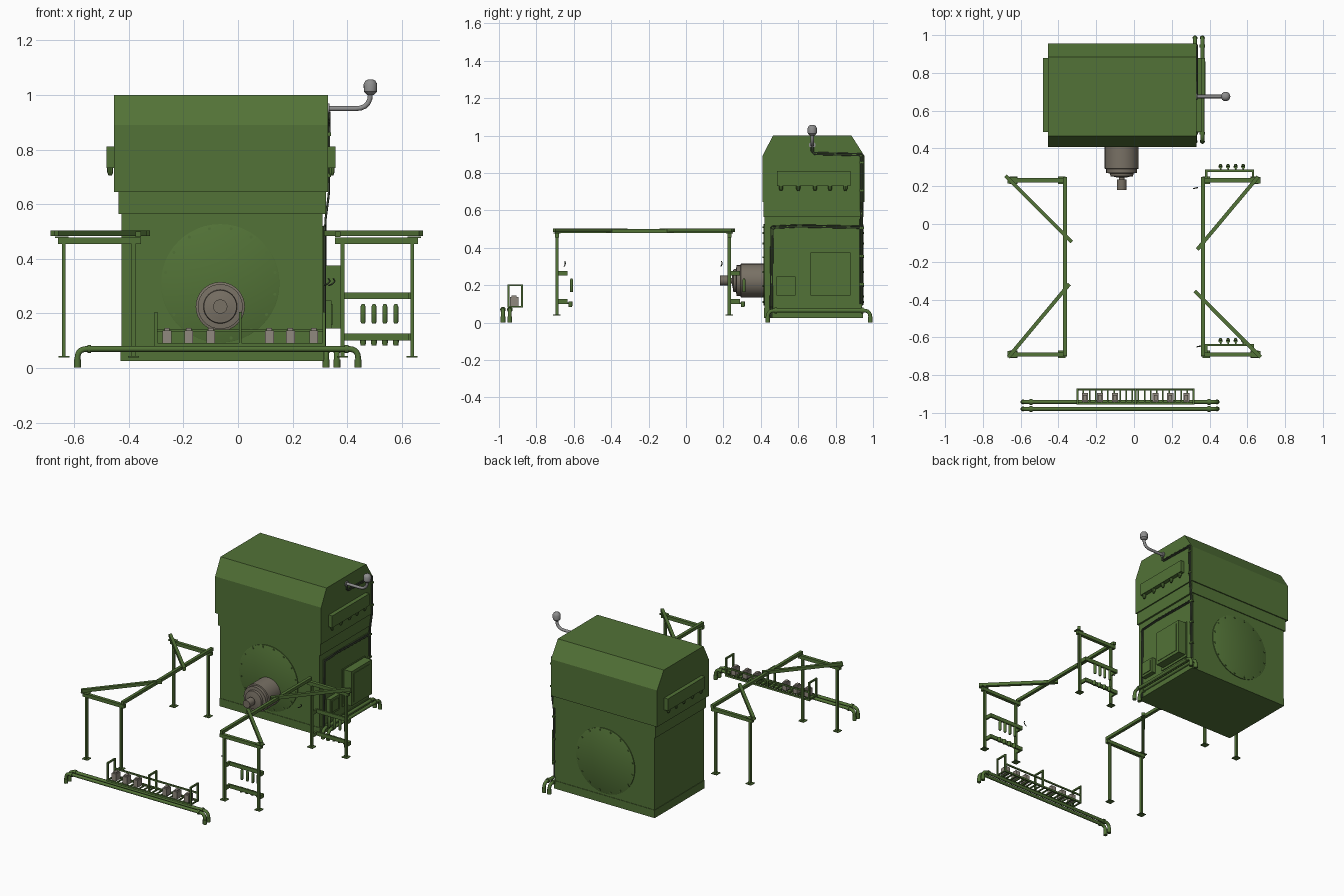
import bpy, bmesh
from math import sin, cos, pi
from mathutils import Vector, Matrix

if "Cube" in bpy.data.objects:
    bpy.data.objects.remove(bpy.data.objects["Cube"])


def material(name, r, g, b):
    m = bpy.data.materials.new(name)
    m.diffuse_color = (r, g, b, 1)
    m.use_nodes = True
    m.node_tree.nodes["Principled BSDF"].inputs["Base Color"].default_value = m.diffuse_color
    return m


GREEN = material("green paint", 0.085, 0.17, 0.038)
DARK = material("dark cable", 0.05, 0.07, 0.04)
MOTOR = material("motor metal", 0.19, 0.165, 0.13)
BLOCK = material("block metal", 0.28, 0.25, 0.21)
STEEL = material("steel", 0.27, 0.27, 0.27)


def finish(name, bm, mat, smooth=False):
    bmesh.ops.recalc_face_normals(bm, faces=bm.faces)
    me = bpy.data.meshes.new(name)
    bm.to_mesh(me)
    bm.free()
    ob = bpy.data.objects.new(name, me)
    bpy.context.collection.objects.link(ob)
    me.materials.append(mat)
    if smooth:
        bpy.context.view_layer.objects.active = ob
        ob.select_set(True)
        bpy.ops.object.shade_smooth_by_angle(angle=0.6)
        ob.select_set(False)
    return ob


def box(name, x0, x1, y0, y1, z0, z1, mat=GREEN):
    bm = bmesh.new()
    m = Matrix.Translation(((x0 + x1) / 2, (y0 + y1) / 2, (z0 + z1) / 2))
    m = m @ Matrix.Diagonal((x1 - x0, y1 - y0, z1 - z0, 1))
    bmesh.ops.create_cube(bm, size=1, matrix=m)
    return finish(name, bm, mat)


def beam(name, a, b, w, h, mat=GREEN):
    """Horizontal box beam between two points."""
    a, b = Vector(a), Vector(b)
    d = b - a
    bm = bmesh.new()
    m = Matrix.Translation((a + b) / 2) @ d.to_track_quat('X', 'Z').to_matrix().to_4x4()
    bmesh.ops.create_cube(bm, size=1, matrix=m @ Matrix.Diagonal((d.length, w, h, 1)))
    return finish(name, bm, mat)


def turned(name, base, axis, prof, mat=GREEN, n=24):
    """Solid of revolution: prof holds (distance along axis, radius)."""
    q = Vector(axis).to_track_quat('Z', 'Y')
    bm = bmesh.new()
    rings = [[bm.verts.new(Vector(base) + q @ Vector((r * cos(2 * pi * i / n), r * sin(2 * pi * i / n), t)))
              for i in range(n)] for t, r in prof]
    for lo, hi in zip(rings, rings[1:]):
        for i in range(n):
            bm.faces.new((lo[i], lo[(i + 1) % n], hi[(i + 1) % n], hi[i]))
    bm.faces.new(rings[0])
    bm.faces.new(rings[-1])
    return finish(name, bm, mat, True)


def pipe(name, pts, r, bend=0.0, mat=GREEN, res=3):
    """Tube along points with rounded corners."""
    pts = [Vector(p) for p in pts]
    path = [pts[0]]
    for p, c, q in zip(pts, pts[1:], pts[2:]):
        s, e = c + (p - c).normalized() * bend, c + (q - c).normalized() * bend
        steps = 5 if bend else 0
        path += [s * (1 - t) ** 2 + c * 2 * t * (1 - t) + e * t * t
                 for t in (k / steps for k in range(steps + 1))] if steps else [c]
    path.append(pts[-1])
    cu = bpy.data.curves.new(name, 'CURVE')
    cu.dimensions = '3D'
    cu.bevel_depth, cu.bevel_resolution, cu.use_fill_caps = r, res, True
    sp = cu.splines.new('POLY')
    sp.points.add(len(path) - 1)
    for k, v in enumerate(path):
        sp.points[k].co = (*v, 1)
    sp.use_smooth = True
    cu.materials.append(mat)
    ob = bpy.data.objects.new(name, cu)
    bpy.context.collection.objects.link(ob)
    bpy.context.view_layer.objects.active = ob
    ob.select_set(True)
    bpy.ops.object.convert(target='MESH')
    bpy.context.object.select_set(False)


def prism_x(name, x0, x1, prof, mat=GREEN):
    bm = bmesh.new()
    f = bm.faces.new([bm.verts.new((x0, y, z)) for y, z in prof])
    g = bmesh.ops.extrude_face_region(bm, geom=[f])['geom']
    bmesh.ops.translate(bm, vec=(x1 - x0, 0, 0), verts=[v for v in g if isinstance(v, bmesh.types.BMVert)])
    return finish(name, bm, mat)


# Cabinet
box("cabinet_plinth", -0.43, 0.315, 0.417, 0.945, 0.025, 0.078)
box("cabinet_body", -0.427, 0.31, 0.42, 0.942, 0.078, 0.57)
box("cabinet_collar", -0.438, 0.322, 0.414, 0.948, 0.565, 0.647)
prism_x("cabinet_hood", -0.455, 0.33,
        [(0.408, 0.645), (0.955, 0.645), (0.955, 0.89), (0.885, 1.0), (0.465, 1.0), (0.408, 0.89)])

# Round covers with bolts, front and back
for side, y, d in (("front", 0.42, -1), ("back", 0.942, 1)):
    turned(side + "_cover", (-0.065, y, 0.31), (0, d, 0), [(-0.005, 0.217), (0.005, 0.217), (0.006, 0.215)], n=48)
    for k in range(16):
        a = 2 * pi * (k + 0.5) / 16
        turned(side + "_cover_bolt", (-0.065 + 0.204 * cos(a), y + d * 0.004, 0.31 + 0.204 * sin(a)), (0, d, 0),
               [(0, 0.006), (0.006, 0.006)], n=6)

# Motor and shaft
turned("motor", (-0.065, 0.425, 0.225), (0, -1, 0),
       [(0, 0.09), (0.132, 0.09), (0.134, 0.082), (0.155, 0.082), (0.157, 0.062), (0.172, 0.06), (0.174, 0.045),
        (0.178, 0.028), (0.178, 0.015), (0.19, 0.015), (0.19, 0.026), (0.244, 0.026)], MOTOR, 32)

# Side vent boxes
for side, x, d in (("right", 0.33, 1), ("left", -0.455, -1)):
    box(side + "_vent_box", *sorted((x - d * 0.01, x + d * 0.027)), 0.487, 0.88, 0.732, 0.812)
    for y in (0.508, 0.6, 0.69, 0.77, 0.852):
        turned(side + "_vent_latch", (x + d * 0.013, y, 0.735), (0, 0, -1), [(0, 0.011), (0.018, 0.011), (0.03, 0.006)], n=8)

# Side door and control box
box("door_panel", 0.305, 0.314, 0.455, 0.935, 0.09, 0.52)
box("door_frame", 0.31, 0.32, 0.65, 0.89, 0.13, 0.38)
box("access_door", 0.32, 0.375, 0.665, 0.88, 0.145, 0.375)
box("access_door_face", 0.37, 0.378, 0.685, 0.86, 0.165, 0.355)
box("control_box", 0.31, 0.343, 0.485, 0.585, 0.145, 0.248)
box("control_box_lid", 0.34, 0.348, 0.5, 0.57, 0.16, 0.233)

# Breather pipe and cables
pipe("breather_pipe", [(0.325, 0.675, 0.95), (0.485, 0.675, 0.95), (0.485, 0.675, 1.01)], 0.0095, 0.055, STEEL)
turned("breather_cap", (0.485, 0.675, 1.0), (0, 0, 1),
       [(0, 0.012), (0.012, 0.024), (0.04, 0.025), (0.052, 0.018), (0.057, 0.008)], STEEL, 16)
turned("breather_flange", (0.328, 0.675, 0.95), (1, 0, 0), [(0, 0.018), (0.008, 0.018)], STEEL, 12)
for k, o in enumerate((0, 0.01)):
    pipe("hood_cable", [(0.334, 0.67 + o, 0.94), (0.334, 0.67 + o, 0.91 - o), (0.334, 0.945 - o, 0.903 - o),
                        (0.333, 0.945 - o, 0.64), (0.32, 0.942 - o, 0.54), (0.318, 0.942 - o, 0.1)], 0.004, 0.012, DARK, 1)
    pipe("door_cable", [(0.32, 0.94, 0.515 - o), (0.318, 0.6, 0.522 - o), (0.318, 0.455 + o, 0.515 - o),
                        (0.318, 0.45 + o, 0.025)], 0.004, 0.012, DARK, 1)
for z in (0.2, 0.35, 0.5, 0.7, 0.85):
    box("cable_clip", 0.308, 0.34 if z > 0.6 else 0.325, 0.928, 0.951, z, z + 0.012)


# Fluid lines with elbows and collars
def fluid_line(name, a, b):
    a, b = Vector(a), Vector(b)
    d = (b - a).normalized()
    lo = Vector((0, 0, a.z - 0.006))
    pipe(name, [a - lo, a, b, b - lo], 0.0105, 0.035)
    for p, s in ((a, 1), (b, -1)):
        turned(name + "_foot", (p.x, p.y, 0.002), (0, 0, 1), [(0, 0.013), (0.03, 0.013)], n=12)
        turned(name + "_collar", p + d * s * 0.036, d * s, [(0, 0.015), (0.014, 0.015)], n=12)


for y in (-0.942, -0.979):
    fluid_line("front_line", (-0.588, y, 0.07), (0.44, y, 0.07))
for x in (0.323, 0.362):
    fluid_line("side_line", (x, 0.437, 0.065), (x, 0.985, 0.065))

# Valve rack: rails, slats, hoops and blocks
for y in (-0.95, -0.876):
    box("rack_rail", -0.305, 0.32, y - 0.005, y + 0.005, 0.08, 0.092)
for k in range(20):
    x = -0.3 + k * 0.615 / 19
    box("rack_slat", x - 0.004, x + 0.004, -0.946, -0.88, 0.082, 0.09)
box("rack_back_bar", -0.305, 0.32, -0.88, -0.872, 0.132, 0.142)
for x in (-0.3, 0.008, 0.315):
    for y in (-0.95, -0.876):
        box("rack_hoop_post", x - 0.005, x + 0.005, y - 0.005, y + 0.005, 0.08, 0.205)
    box("rack_hoop_top", x - 0.005, x + 0.005, -0.955, -0.871, 0.195, 0.205)
for x in (-0.26, -0.18, -0.1, 0.115, 0.192, 0.277):
    box("rack_block", x - 0.016, x + 0.016, -0.942, -0.895, 0.09, 0.138, BLOCK)
    box("rack_block_cap", x - 0.01, x + 0.01, -0.934, -0.905, 0.138, 0.146, BLOCK)

# Gantry frames: long beams, cross beams, legs, diagonals
braces = {-1: [(-0.68, 0.255, -0.33, -0.095), (-0.665, -0.705, -0.342, -0.318)],
          1: [(0.657, 0.25, 0.335, -0.135), (0.67, -0.705, 0.322, -0.355)]}
for s, side in ((-1, "left"), (1, "right")):
    box(side + "_long_beam", s * 0.366 - 0.01, s * 0.366 + 0.01, -0.7, 0.248, 0.48, 0.5)
    for y in (-0.69, 0.232):
        box(side + "_cross_beam", *sorted((s * 0.355, s * 0.66)), y - 0.011, y + 0.011, 0.455, 0.478)
        box(side + "_end_plate", *sorted((s * 0.62, s * 0.67)), y - 0.018, y + 0.018, 0.477, 0.482)
        for x in (0.383, 0.638):
            box(side + "_leg", s * x - 0.007, s * x + 0.007, y - 0.009, y + 0.009, 0.042, 0.457)
            box(side + "_foot_plate", s * x - 0.02, s * x + 0.02, y - 0.02, y + 0.02, 0.039, 0.044)
    for x0, y0, x1, y1 in braces[s]:
        beam(side + "_brace", (x0, y0, 0.494), (x1, y1, 0.494), 0.02, 0.021)

# Bottle racks on the right frame
for y in (-0.69, 0.232):
    for z0, z1 in ((0.252, 0.277), (0.101, 0.126)):
        box("bottle_rack_bar", 0.376, 0.635, y + 0.044, y + 0.056, z0, z1)
        for x in (0.383, 0.63):
            box("bottle_rack_bracket", x - 0.006, x + 0.006, y, y + 0.05, z0, z1)
    for x in (0.458, 0.498, 0.538, 0.578):
        turned("bottle", (x, y + 0.078, 0.163), (0, 0, 1),
               [(0, 0.006), (0.006, 0.009), (0.062, 0.009), (0.072, 0.005)], n=12)
        turned("bottle_cup", (x, y + 0.072, 0.083), (0, 0, 1), [(0, 0.009), (0.012, 0.011), (0.03, 0.011)], n=12)
        box("bottle_cup_arm", x - 0.004, x + 0.004, y + 0.05, y + 0.072, 0.1, 0.108)

# Small hooks beside the right frame
for x, y in ((0.325, 0.19), (0.343, -0.648)):
    pipe("hook", [(x - 0.012, y - 0.003, 0.302), (x, y, 0.306), (x + 0.012, y + 0.003, 0.318), (x + 0.006, y, 0.328)],
         0.003, 0.004, DARK, 1)
